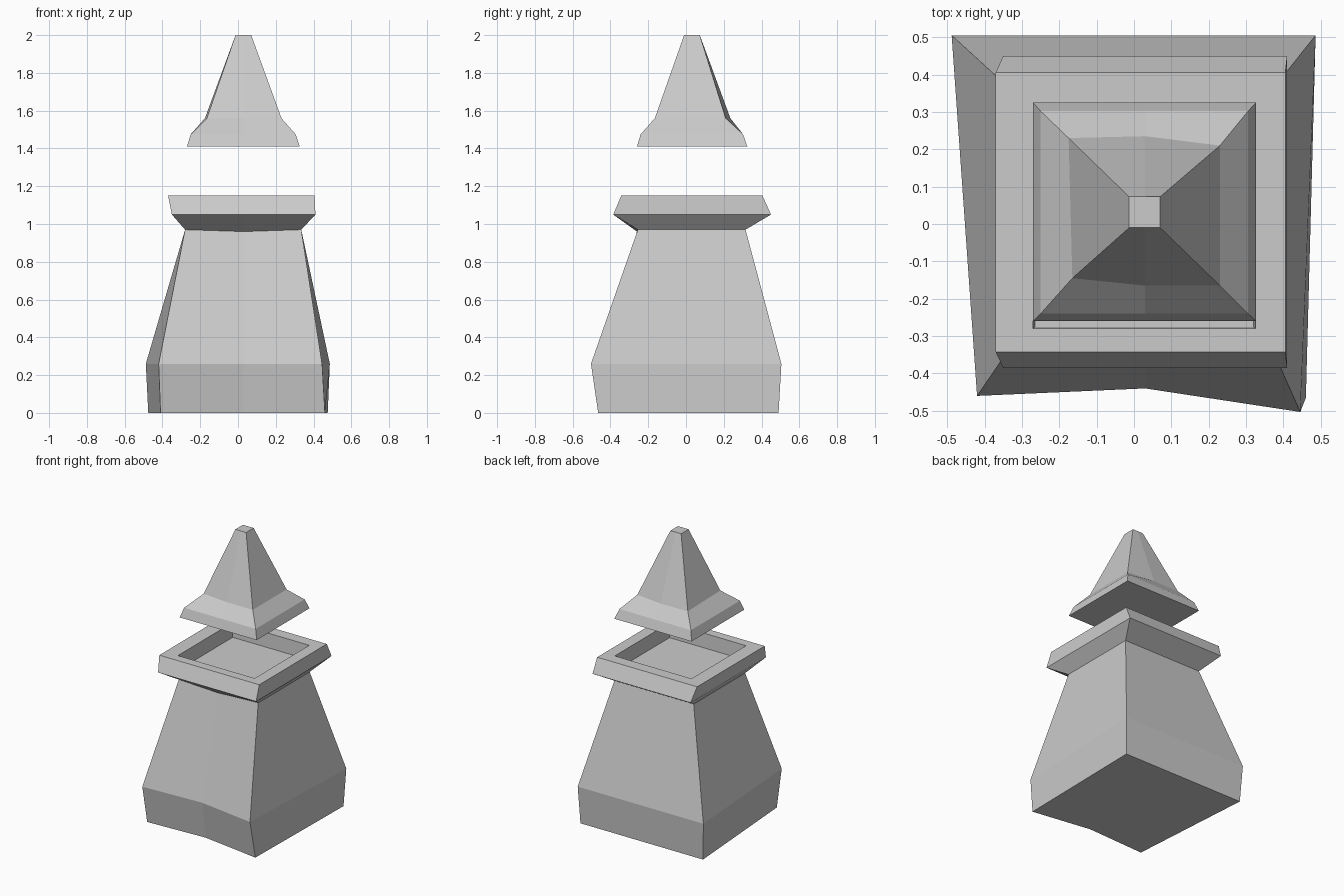
import bpy, bmesh


def ring(x0, x1, y0, y1, z):
    """Rectangular ring with a mid point on the front and back edges."""
    xm = 0.03
    return [(x0, y0, z), (xm, y0, z), (x1, y0, z),
            (x1, y1, z), (xm, y1, z), (x0, y1, z)]


def loft(name, rings):
    """Skin stacked rings and cap both ends."""
    bm = bmesh.new()
    loops = [[bm.verts.new(p) for p in r] for r in rings]
    for a, b in zip(loops, loops[1:]):
        n = len(a)
        for i in range(n):
            j = (i + 1) % n
            bm.faces.new((a[i], a[j], b[j], b[i]))
    bm.faces.new(loops[0][::-1])
    bm.faces.new(loops[-1])
    bmesh.ops.recalc_face_normals(bm, faces=bm.faces)
    mesh = bpy.data.meshes.new(name)
    bm.to_mesh(mesh)
    bm.free()
    obj = bpy.data.objects.new(name, mesh)
    bpy.context.collection.objects.link(obj)
    return obj


# Pedestal: crooked foot, tapering shaft, flared collar and sunken top
foot = [(-0.41, -0.42, 0), (0.03, -0.40, 0), (0.46, -0.465, 0),
        (0.475, 0.49, 0), (0.0, 0.49, 0), (-0.475, 0.49, 0)]
shoulder = [(-0.42, -0.46, 0.26), (0.03, -0.44, 0.26), (0.445, -0.503, 0.26),
            (0.486, 0.505, 0.26), (0.0, 0.505, 0.26), (-0.488, 0.505, 0.26)]
neck = ring(-0.28, 0.335, -0.255, 0.315, 0.97)
neck[1] = (0.03, -0.26, 0.96)
loft("stone_pedestal", [
    foot,
    shoulder,
    neck,
    ring(-0.35, 0.41, -0.385, 0.45, 1.05),
    ring(-0.37, 0.405, -0.343, 0.405, 1.15),
    ring(-0.27, 0.325, -0.28, 0.325, 1.15),
    ring(-0.265, 0.32, -0.275, 0.32, 1.05),
])

# Floating pointed cap with a slightly uneven eave
eave = [(-0.165, -0.145, 1.56), (0.03, -0.165, 1.56), (0.23, -0.165, 1.56),
        (0.23, 0.21, 1.56), (0.03, 0.235, 1.56), (-0.175, 0.23, 1.56)]
loft("floating_cap", [
    ring(-0.27, 0.327, -0.26, 0.325, 1.41),
    ring(-0.25, 0.305, -0.24, 0.302, 1.475),
    eave,
    ring(-0.013, 0.07, -0.01, 0.073, 2.0),
])
